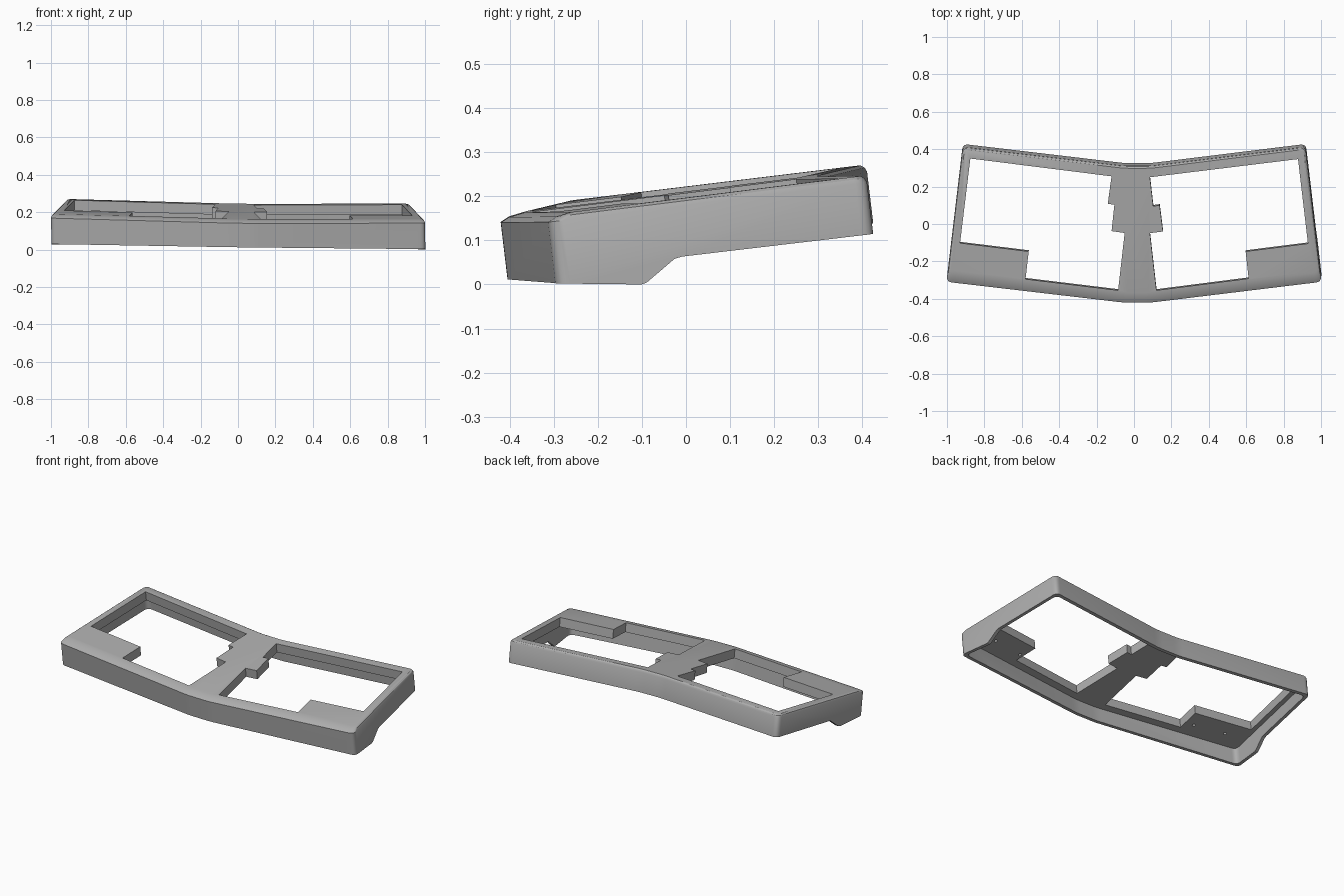
import bpy, bmesh
from mathutils import Vector

if "Cube" in bpy.data.objects:
    bpy.data.objects.remove(bpy.data.objects["Cube"], do_unlink=True)

grey = bpy.data.materials.new("mid_grey")
grey.use_nodes = True
COLOR = (0.42, 0.42, 0.42, 1)
grey.diffuse_color = COLOR
grey.node_tree.nodes["Principled BSDF"].inputs["Base Color"].default_value = COLOR

PLATE = 0.055   # thickness of the top plate
WALL = 0.02     # thickness of the outer walls

# Outer plan, counter-clockwise from the front right corner
PLAN = [(-1.003, -0.311), (-0.055, -0.422), (0.09, -0.422), (1.003, -0.311),
        (0.917, 0.412), (0.09, 0.31), (-0.055, 0.31), (-0.917, 0.412)]
FRONT_EDGES = (0, 1, 2)


def inset_plan(front, other, radius=0.03, steps=5):
    """Plan moved inward (front edges separately), with rounded corners."""
    n = len(PLAN)
    lines = []
    for i in range(n):
        a, b = Vector(PLAN[i]), Vector(PLAN[(i + 1) % n])
        d = (b - a).normalized()
        lines.append((a + Vector((-d.y, d.x)) * (front if i in FRONT_EDGES else other), d))
    ring = []
    for i in range(n):
        (p, d), (q, e) = lines[i - 1], lines[i]
        t = (q - p).cross(e) / d.cross(e)
        corner = p + d * t
        start, end = corner - d * radius, corner + e * radius
        for k in range(steps + 1):
            s = k / steps
            ring.append(start * (1 - s) ** 2 + corner * 2 * s * (1 - s) + end * s * s)
    return ring


def loft(name, rings):
    """Closed solid through rings of equal length, each a list of 3D points."""
    bm = bmesh.new()
    loops = [[bm.verts.new(p) for p in ring] for ring in rings]
    for low, high in zip(loops, loops[1:]):
        for i in range(len(low)):
            j = (i + 1) % len(low)
            bm.faces.new((low[i], low[j], high[j], high[i]))
    bm.faces.new(loops[0][::-1])
    bm.faces.new(loops[-1])
    bmesh.ops.recalc_face_normals(bm, faces=bm.faces)
    mesh = bpy.data.meshes.new(name)
    bm.to_mesh(mesh)
    bm.free()
    mesh.materials.append(grey)
    obj = bpy.data.objects.new(name, mesh)
    bpy.context.collection.objects.link(obj)
    return obj


def prism(name, points, low, high):
    return loft(name, [[(x, y, z) for x, y in points] for z in (low, high)])


def cut(target, cutter):
    cutter.hide_render = True
    mod = target.modifiers.new("cut", 'BOOLEAN')
    mod.operation, mod.solver, mod.object = 'DIFFERENCE', 'EXACT', cutter
    bpy.context.view_layer.objects.active = target
    bpy.ops.object.modifier_apply(modifier=mod.name)
    bpy.data.objects.remove(cutter, do_unlink=True)


# Case body: straight walls with a soft wide front edge and narrow other edges
levels = [(0, 0, -0.25), (0, 0, -0.016), (0.02, 0.004, -0.006), (0.055, 0.012, 0)]
case = loft("keyboard_case", [[(p.x, p.y, w) for p in inset_plan(f, o)]
                              for f, o, w in levels])

# Hollow underside
cut(case, prism("cavity", inset_plan(WALL, WALL), -0.4, -PLATE))

# Key openings, stepped around the corner pads and the middle bridge
right_opening = [(-0.875, 0.35), (-0.12, 0.255), (-0.14, 0.108), (-0.105, 0.103),
                 (-0.12, -0.038), (-0.05, -0.048), (-0.085, -0.355), (-0.58, -0.295),
                 (-0.563, -0.147), (-0.93, -0.102)]
left_opening = [(0.877, 0.347), (0.085, 0.25), (0.103, 0.095), (0.137, 0.1),
                (0.155, -0.04), (0.085, -0.049), (0.12, -0.355), (0.613, -0.292),
                (0.597, -0.147), (0.93, -0.105)]
for points in (right_opening, left_opening):
    cut(case, prism("opening", points, -0.2, 0.1))

# Blind screw holes under the corner pads
for side in (-1, 1):
    for x, y in ((0.63, -0.24), (0.83, -0.21)):
        bpy.ops.mesh.primitive_cylinder_add(vertices=16, radius=0.009, depth=0.05,
                                            location=(side * x, y, -PLATE))
        cut(case, bpy.context.object)

# Underside profile: deep front foot stepping up to a shallow back
profile = [(-0.6, -0.128), (-0.43, -0.144), (-0.32, -0.154), (-0.122, -0.181),
           (-0.11, -0.178), (-0.042, -0.133), (-0.025, -0.13), (0.6, -0.134),
           (0.6, -0.5), (-0.6, -0.5)]
cut(case, loft("underside", [[(x, y, w) for y, w in profile] for x in (-1.5, 1.5)]))

# Lean the case: back raised, slight roll to one side, walls square to the top
for v in case.data.vertices:
    x, y, w = v.co
    v.co = (x - 0.0135 * w, y - 0.12 * w, w + 0.206 + 0.123 * y - 0.0135 * x)
lowest = min(v.co.z for v in case.data.vertices)
for v in case.data.vertices:
    v.co.z -= lowest

bpy.ops.object.select_all(action='DESELECT')
case.select_set(True)
bpy.context.view_layer.objects.active = case
bpy.ops.object.shade_smooth_by_angle(angle=0.5)
